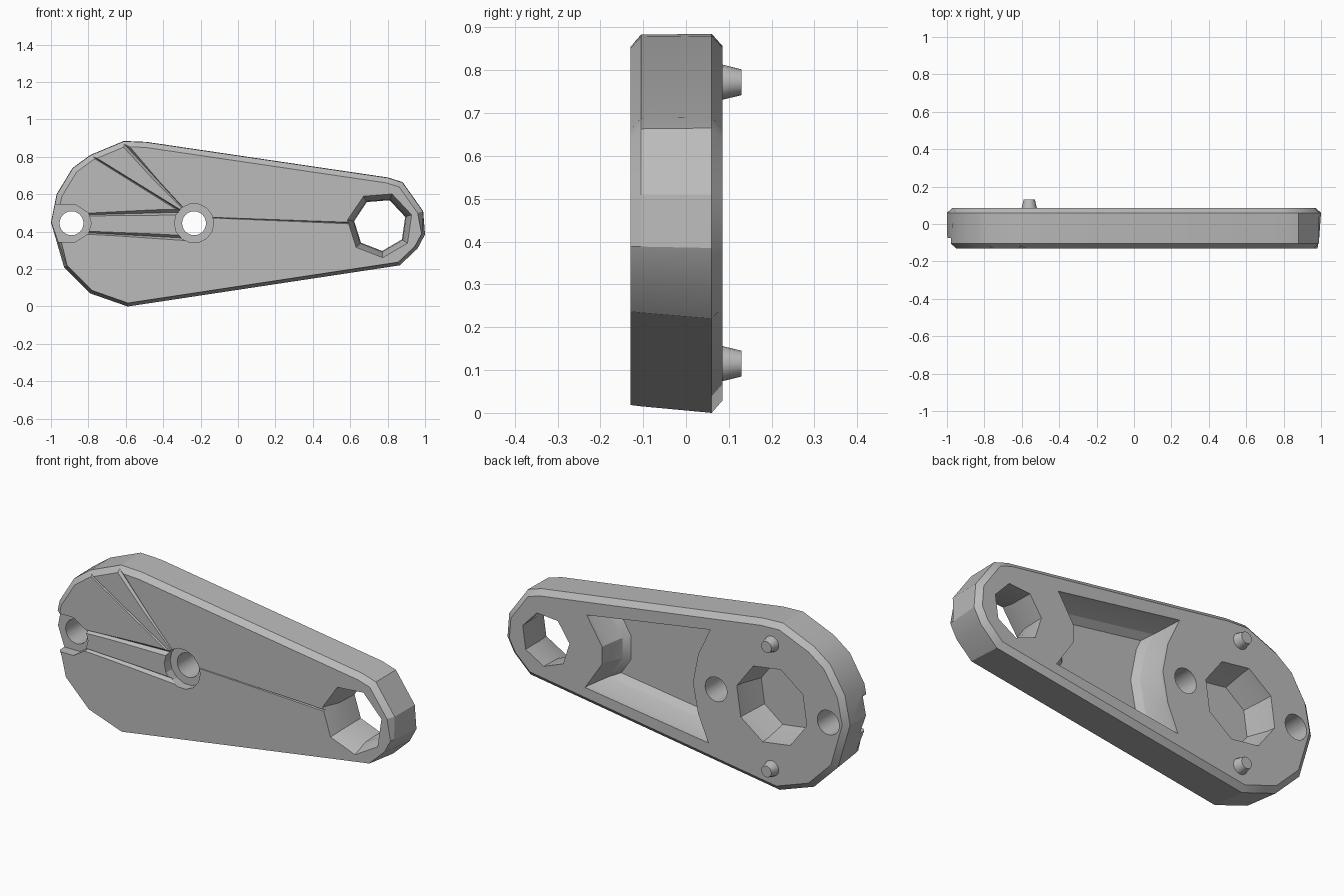
import bpy, bmesh, math
from mathutils import Vector

if "Cube" in bpy.data.objects:
    bpy.data.objects.remove(bpy.data.objects["Cube"])

grey = bpy.data.materials.new("plain_grey")
grey.use_nodes = True
grey.diffuse_color = (0.5, 0.5, 0.5, 1)
grey.node_tree.nodes["Principled BSDF"].inputs["Base Color"].default_value = (0.5, 0.5, 0.5, 1)
MID = 0.445          # height of the long axis
FRONT, BACK = -0.13, 0.085


def inset(pts, amount):
    """Mitred inward offset of a clockwise (x, z) outline; amount is a function of z."""
    out = []
    for i, p in enumerate(pts):
        a, p, b = Vector(pts[i - 1]), Vector(p), Vector(pts[(i + 1) % len(pts)])
        d, e = (p - a).normalized(), (b - p).normalized()
        n, m = Vector((d.y, -d.x)), Vector((e.y, -e.x))
        out.append(tuple(p + (n + m) * amount(p.y) / (1 + n.dot(m))))
    return out


def ring(pts, y):
    return [(x, y, z) for x, z in pts]


def circle(x, z, r, n, turn=0):
    return [(x + r * math.cos(turn - k * math.tau / n),
             z + r * math.sin(turn - k * math.tau / n)) for k in range(n)]


def loft(name, rings):
    """Closed solid skinned through equal-length rings."""
    bm = bmesh.new()
    loops = [[bm.verts.new(p) for p in r] for r in rings]
    for lo, hi in zip(loops, loops[1:]):
        for i in range(len(lo)):
            j = (i + 1) % len(lo)
            bm.faces.new((lo[i], lo[j], hi[j], hi[i]))
    bm.faces.new(loops[0])
    bm.faces.new(loops[-1])
    bmesh.ops.recalc_face_normals(bm, faces=bm.faces)
    mesh = bpy.data.meshes.new(name)
    bm.to_mesh(mesh)
    bm.free()
    mesh.materials.append(grey)
    obj = bpy.data.objects.new(name, mesh)
    bpy.context.collection.objects.link(obj)
    return obj


def groove(a, b, wa, wb, depth):
    """Shallow V cutter along the front face."""
    a, b = Vector(a), Vector(b)
    d = (b - a).normalized()
    n = Vector((-d.y, d.x))
    rings = []
    for p, w in ((a, wa), (b, wb)):
        l, r = p + n * w, p - n * w
        rings.append([(l.x, FRONT - 0.01, l.y), (r.x, FRONT - 0.01, r.y),
                      (p.x, FRONT + depth, p.y)])
    return loft("groove_cutter", rings)


# Arm body with chamfered rims
outline = [(-0.61, 0.885), (-0.49, 0.88), (0.80, 0.69), (0.88, 0.665), (0.99, 0.51),
           (1.0, 0.385), (0.96, 0.31), (0.865, 0.22), (-0.59, 0.0), (-0.79, 0.07),
           (-0.93, 0.21), (-1.0, 0.45), (-0.97, 0.60), (-0.885, 0.74), (-0.79, 0.81)]
arm = loft("arm_body", [
    ring(inset(outline, lambda z: 0.03 if z > MID else 0.018), FRONT),
    ring(inset(outline, lambda z: 0.002 if z > MID else 0.015), -0.105),
    ring(outline, 0.06),
    ring(inset(outline, lambda z: 0.028), BACK)])

cutters = []
# Two round bores
for x in (-0.89, -0.235):
    cutters.append(loft("bore_cutter", [ring(circle(x, MID, 0.064, 24), y) for y in (-0.2, 0.2)]))
# Faceted end hole, wider at the front
cutters.append(loft("end_hole_cutter", [
    ring(circle(0.76, 0.437, r, 7, 2.1), y) for r, y in ((0.18, -0.14), (0.145, -0.04), (0.14, 0.1))]))
# Front counterbore and open notch
cutters.append(loft("counterbore_cutter", [
    ring(circle(-0.235, MID, 0.105, 14), y) for y in (-0.2, -0.08)]))
notch = [(-1.1, 0.545), (-0.87, 0.545), (-0.80, 0.50), (-0.785, MID),
         (-0.80, 0.39), (-0.87, 0.345), (-1.1, 0.345)]
cutters.append(loft("notch_cutter", [ring(notch, y) for y in (-0.2, -0.075)]))
# Shallow creases on the front face
for crease in (((-0.82, 0.49), (-0.27, 0.505), 0.012, 0.025, 0.02),
               ((-0.82, 0.395), (-0.27, 0.365), 0.012, 0.02, 0.02),
               ((-0.79, 0.81), (-0.29, 0.50), 0.008, 0.01, 0.012),
               ((-0.61, 0.87), (-0.27, 0.50), 0.025, 0.006, 0.012),
               ((-0.14, 0.475), (0.62, 0.445), 0.003, 0.008, 0.012)):
    cutters.append(groove(*crease))
# Back pocket, bowed around the neighbouring holes
pocket = [(-0.2, 0.75), (0.52, 0.635), (0.43, 0.49), (0.43, 0.40), (0.53, 0.25),
          (-0.19, 0.15), (-0.13, 0.29), (-0.1, MID), (-0.13, 0.6)]
cutters.append(loft("pocket_cutter", [
    ring(pocket, 0.12), ring(pocket, 0.06), ring(inset(pocket, lambda z: 0.03), -0.04),
    ring(inset(pocket, lambda z: 0.06), -0.07)]))
# Back faceted well
cutters.append(loft("well_cutter", [
    ring(circle(-0.56, MID, r, 8, 0.25), y) for r, y in ((0.215, 0.12), (0.205, 0.04), (0.175, -0.07))]))

# Carve the body and discard the cutters
for c in cutters:
    c.hide_render = True
    mod = arm.modifiers.new(c.name, "BOOLEAN")
    mod.operation, mod.solver, mod.object = "DIFFERENCE", "EXACT", c
carved = bpy.data.meshes.new_from_object(arm.evaluated_get(bpy.context.evaluated_depsgraph_get()))
arm.modifiers.clear()
arm.data = carved
for c in cutters:
    bpy.data.objects.remove(c)

# Tapered locating pins on the back
parts = [arm]
for name, z in (("upper_pin", 0.772), ("lower_pin", 0.115)):
    parts.append(loft(name, [ring(circle(-0.56, z, r, 16), y)
                             for r, y in ((0.043, 0.07), (0.041, BACK), (0.03, 0.13))]))

bpy.ops.object.select_all(action="DESELECT")
for p in parts:
    p.select_set(True)
bpy.context.view_layer.objects.active = arm
bpy.ops.object.shade_smooth_by_angle(angle=math.radians(25))
